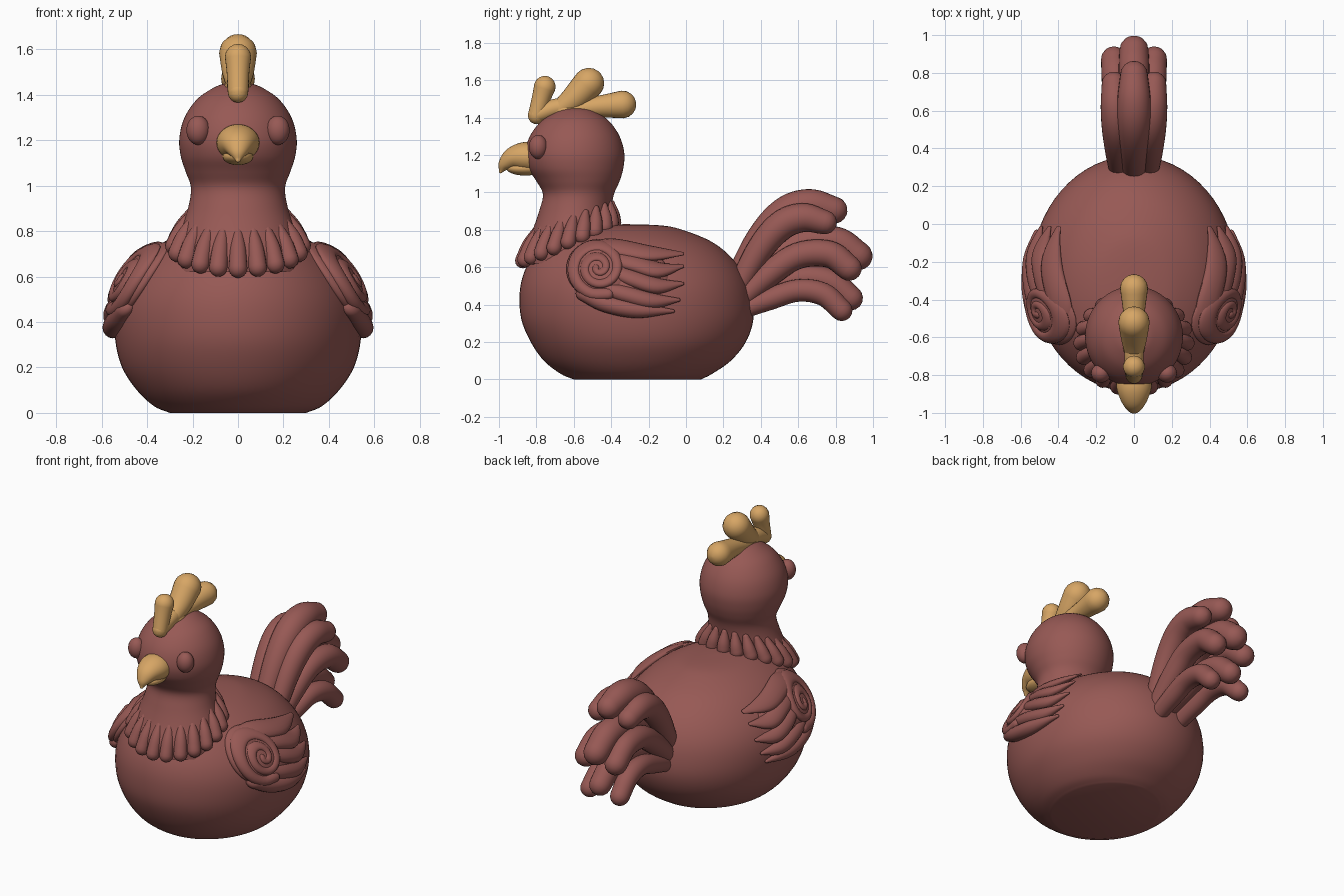
import bpy
import bmesh
import math
from mathutils import Vector

cube = bpy.data.objects.get("Cube")
if cube:
    bpy.data.objects.remove(cube, do_unlink=True)


def make_material(name, color):
    mat = bpy.data.materials.new(name)
    mat.use_nodes = True
    mat.diffuse_color = color
    mat.node_tree.nodes["Principled BSDF"].inputs["Base Color"].default_value = color
    return mat


RED = make_material("brick red", (0.31, 0.10, 0.09, 1))
GOLD = make_material("golden yellow", (0.68, 0.38, 0.13, 1))


def finish(bm, name, mat, mirrored=False):
    """Turn a bmesh into a smooth-shaded object."""
    bmesh.ops.recalc_face_normals(bm, faces=bm.faces)
    mesh = bpy.data.meshes.new(name)
    bm.to_mesh(mesh)
    bm.free()
    mesh.materials.append(mat)
    mesh.shade_smooth()
    mesh.set_sharp_from_angle(angle=math.radians(50))
    obj = bpy.data.objects.new(name, mesh)
    bpy.context.scene.collection.objects.link(obj)
    if mirrored:
        obj.modifiers.new("Mirror", 'MIRROR').use_mirror_merge = False
    return obj


def smooth_path(points, steps):
    """Catmull-Rom interpolation of 4D control points."""
    p = [Vector(q) for q in points]
    p = [2 * p[0] - p[1]] + p + [2 * p[-1] - p[-2]]
    out = []
    for a, b, c, d in zip(p, p[1:], p[2:], p[3:]):
        for i in range(steps):
            t = i / steps
            out.append(0.5 * (2 * b + (c - a) * t + (2 * a - 5 * b + 4 * c - d) * t * t
                              + (3 * b - a - 3 * c + d) * t ** 3))
    return out + [p[-2]]


def skin(bm, rings):
    """Bridge equal rings of coordinates and close both ends."""
    rows = [[bm.verts.new(co) for co in ring] for ring in rings]
    n = len(rows[0])
    for lo, hi in zip(rows, rows[1:]):
        for i in range(n):
            j = (i + 1) % n
            bm.faces.new((lo[i], lo[j], hi[j], hi[i]))
    bm.faces.new(rows[0])
    bm.faces.new(rows[-1])


def loft(sections, n=64):
    """Stack ellipses given as (z, front y, back y, half width)."""
    bm = bmesh.new()
    rings = []
    for z, y0, y1, rx in smooth_path(sections, 5):
        rings.append([(rx * math.cos(a), (y0 + y1) / 2 + (y1 - y0) / 2 * math.sin(a), z)
                      for a in (math.tau * i / n for i in range(n))])
    skin(bm, rings)
    return bm


def tube(bm, points, steps=6, n=16):
    """Sweep a round section along (x, y, z, radius) points, with domed ends."""
    path = smooth_path(points, steps)
    pos = [q.to_3d() for q in path]
    rad = [max(q[3], 0.004) for q in path]
    first = (pos[1] - pos[0]).normalized()
    last = (pos[-1] - pos[-2]).normalized()
    dome = [math.radians(d) for d in (85, 65, 45, 22)]
    stations = [(pos[0] - first * rad[0] * math.sin(d), rad[0] * math.cos(d), first) for d in dome]
    for i, c in enumerate(pos):
        t = pos[min(i + 1, len(pos) - 1)] - pos[max(i - 1, 0)]
        stations.append((c, rad[i], t.normalized()))
    stations += [(pos[-1] + last * rad[-1] * math.sin(d), rad[-1] * math.cos(d), last)
                 for d in reversed(dome)]
    side = Vector((1, 0, 0))
    rings = []
    for c, r, t in stations:
        side = (side - t * side.dot(t)).normalized()
        up = t.cross(side)
        rings.append([c + r * (side * math.cos(a) + up * math.sin(a))
                      for a in (math.tau * k / n for k in range(n))])
    skin(bm, rings)


def ball(bm, center, size):
    new = bmesh.ops.create_uvsphere(bm, u_segments=32, v_segments=20, radius=1)["verts"]
    for v in new:
        v.co = Vector(center) + Vector(a * b for a, b in zip(v.co, size))


# Body with a flat base
finish(loft([(0, -0.60, 0.08, 0.30), (0.03, -0.67, 0.14, 0.37), (0.10, -0.76, 0.24, 0.445),
             (0.20, -0.83, 0.32, 0.51), (0.32, -0.88, 0.36, 0.54), (0.45, -0.89, 0.35, 0.54),
             (0.56, -0.87, 0.31, 0.505), (0.66, -0.82, 0.235, 0.435), (0.74, -0.75, 0.13, 0.345),
             (0.80, -0.62, -0.02, 0.225), (0.823, -0.50, -0.13, 0.12),
             (0.83, -0.33, -0.31, 0.01)]), "body", RED)

# Neck and head in one turned form
finish(loft([(0.62, -0.875, -0.39, 0.28), (0.71, -0.86, -0.39, 0.28), (0.80, -0.82, -0.395, 0.255),
             (0.90, -0.785, -0.40, 0.22), (0.99, -0.765, -0.385, 0.207), (1.06, -0.80, -0.355, 0.23),
             (1.13, -0.845, -0.335, 0.252), (1.21, -0.86, -0.33, 0.258), (1.30, -0.835, -0.355, 0.235),
             (1.38, -0.775, -0.41, 0.18), (1.43, -0.70, -0.48, 0.108), (1.448, -0.65, -0.53, 0.06),
             (1.455, -0.60, -0.58, 0.01)]), "neck_and_head", RED)

# Ring of collar feathers, lower at the breast
bm = bmesh.new()
COUNT = 20
for k in range(COUNT):
    a = math.tau * k / COUNT
    s, c = math.sin(a), math.cos(a)
    tube(bm, [(0.21 * s, -0.60 - 0.20 * c, 0.87 - 0.07 * c, 0.02),
              (0.25 * s, -0.615 - 0.225 * c, 0.80 - 0.08 * c, 0.036),
              (0.28 * s, -0.63 - 0.243 * c, 0.735 - 0.10 * c, 0.041)], steps=4)
finish(bm, "collar_feathers", RED)

# Eyes
bm = bmesh.new()
ball(bm, (0.175, -0.79, 1.243), (0.052, 0.05, 0.064))
finish(bm, "eyes", RED, mirrored=True)

# Beak: hooked upper half over a small lower half
bm = bmesh.new()
tube(bm, [(0, -0.80, 1.185, 0.08), (0, -0.87, 1.19, 0.078), (0, -0.93, 1.178, 0.06),
          (0, -0.972, 1.145, 0.035), (0, -0.99, 1.112, 0.01)], n=32)
for v in bm.verts:
    v.co.x *= 1.18
finish(bm, "upper_beak", GOLD)
bm = bmesh.new()
ball(bm, (0, -0.86, 1.128), (0.068, 0.10, 0.038))
finish(bm, "lower_beak", GOLD)

# Comb with three lobes
bm = bmesh.new()
for lobe in ([(-0.80, 1.41, 0.045), (-0.775, 1.50, 0.05), (-0.755, 1.565, 0.058)],
             [(-0.68, 1.44, 0.05), (-0.60, 1.50, 0.07), (-0.52, 1.583, 0.083)],
             [(-0.65, 1.43, 0.06), (-0.50, 1.455, 0.055), (-0.34, 1.47, 0.074)],
             [(-0.80, 1.415, 0.045), (-0.70, 1.45, 0.05), (-0.60, 1.46, 0.05)]):
    tube(bm, [(0, *q) for q in lobe], n=24)
finish(bm, "comb", GOLD)

# Tail: three tiers, each a middle plume flanked by two lower ones
TIERS = {
    "upper": [(0.26, 0.52, 0.06), (0.40, 0.75, 0.08), (0.53, 0.885, 0.09),
              (0.66, 0.93, 0.088), (0.79, 0.905, 0.073)],
    "middle": [(0.26, 0.46, 0.06), (0.45, 0.62, 0.075), (0.62, 0.725, 0.08),
               (0.80, 0.735, 0.082), (0.92, 0.66, 0.077)],
    "lower": [(0.26, 0.42, 0.05), (0.45, 0.49, 0.065), (0.62, 0.54, 0.068),
              (0.77, 0.52, 0.07), (0.88, 0.435, 0.066)],
}
for tier, path in TIERS.items():
    bm = bmesh.new()
    tube(bm, [(0, *q) for q in path], n=24)
    for sx in (-1, 1):
        tube(bm, [(sx * (0.075 + 0.008 * i), y - 0.012 * i, z - 0.065, 0.88 * r)
                  for i, (y, z, r) in enumerate(path)], n=24)
    finish(bm, tier + "_tail_feathers", RED)


def bend_to_flank(bm):
    """Wrap wing geometry, drawn flat on the yz plane, round the body side."""
    for v in bm.verts:
        q = 1 - ((v.co.y + 0.27) / 0.72) ** 2 - ((v.co.z - 0.36) / 0.52) ** 2
        v.co.x += 0.54 * math.sqrt(max(q, 0.02))


# Wing pads and shoulder discs
bm = bmesh.new()
ball(bm, (0, -0.34, 0.55), (0.25, 0.18, 0.28))
bm.clear()
ball(bm, (-0.01, -0.34, 0.55), (0.045, 0.25, 0.175))
ball(bm, (0.0, -0.47, 0.59), (0.062, 0.17, 0.16))
bend_to_flank(bm)
finish(bm, "wing_pads", RED, mirrored=True)

# Swept wing feathers
bm = bmesh.new()
for path in ([(-0.54, 0.685), (-0.40, 0.708), (-0.20, 0.675), (-0.02, 0.672)],
             [(-0.40, 0.655), (-0.28, 0.622), (-0.15, 0.585), (-0.02, 0.605)],
             [(-0.36, 0.57), (-0.27, 0.535), (-0.15, 0.50), (-0.02, 0.512)],
             [(-0.42, 0.485), (-0.32, 0.455), (-0.18, 0.42), (-0.04, 0.425)],
             [(-0.55, 0.46), (-0.43, 0.405), (-0.26, 0.37), (-0.07, 0.365)]):
    tube(bm, [(0.012, y, z, r) for (y, z), r in zip(path, (0.04, 0.046, 0.042, 0.010))])
bend_to_flank(bm)
finish(bm, "wing_feathers", RED, mirrored=True)

# Shoulder spirals
bm = bmesh.new()
coil = []
for i in range(25):
    f = i / 24
    a = math.radians(-70 - 820 * f)
    r = 0.138 * (1 - f) + 0.012
    coil.append((0.03 + 0.025 * f, -0.47 + r * math.cos(a), 0.60 + r * math.sin(a), 0.034 - 0.016 * f))
tube(bm, coil, steps=3)
bend_to_flank(bm)
finish(bm, "wing_spirals", RED, mirrored=True)
